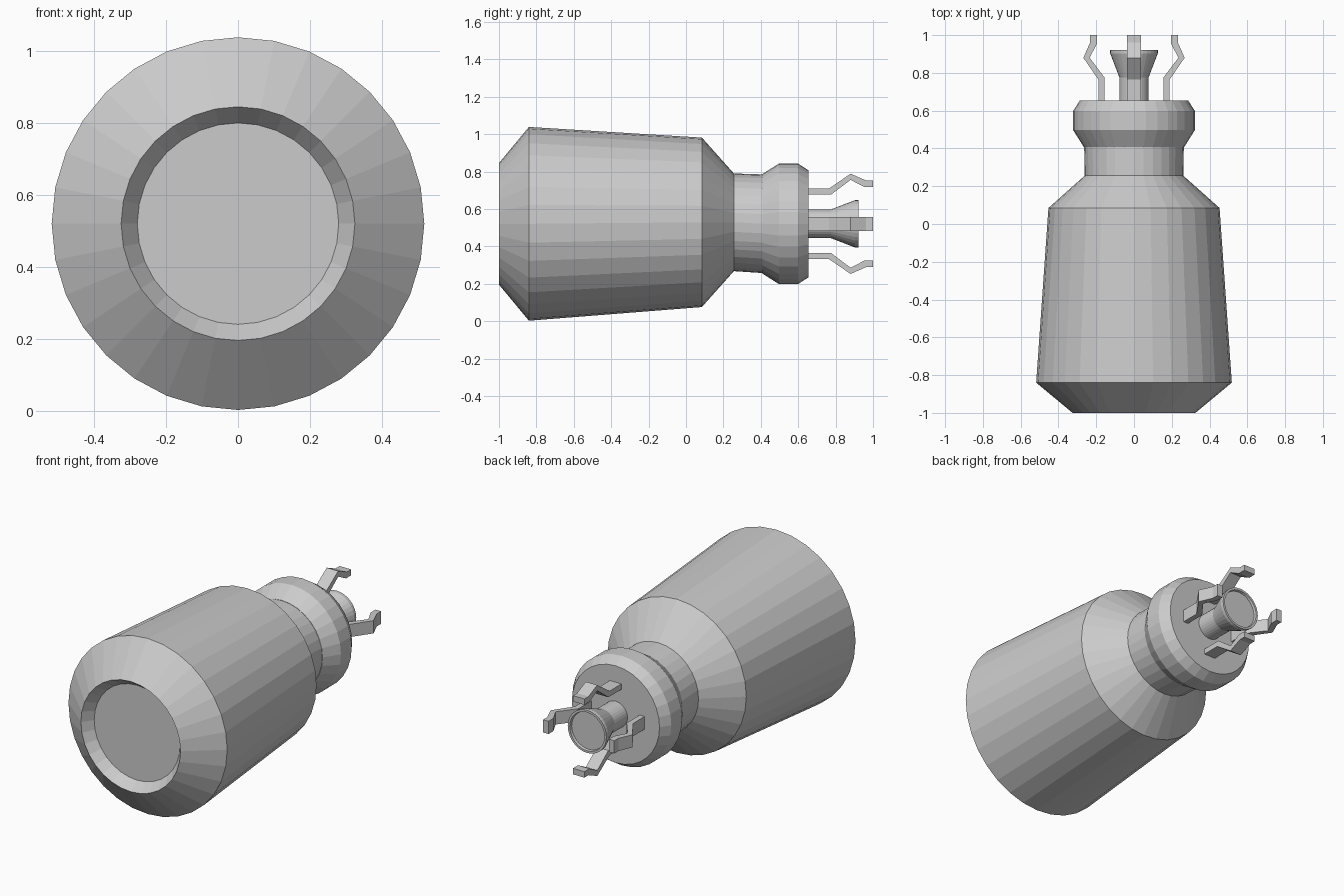
import bpy, bmesh, math
from mathutils import Matrix, Vector

if "Cube" in bpy.data.objects:
    bpy.data.objects.remove(bpy.data.objects["Cube"])

CZ = 0.521  # height of the long axis


def finish(name, bm):
    bmesh.ops.recalc_face_normals(bm, faces=bm.faces)
    me = bpy.data.meshes.new(name)
    bm.to_mesh(me)
    bm.free()
    ob = bpy.data.objects.new(name, me)
    bpy.context.collection.objects.link(ob)
    return ob


def lathe(name, profile, sides=32):
    """Closed solid around the y axis from (y, radius, centre height) rings."""
    bm = bmesh.new()
    rings = []
    for y, r, cz in profile:
        rings.append([bm.verts.new((r * math.sin(2 * math.pi * i / sides), y,
                                    cz + r * math.cos(2 * math.pi * i / sides)))
                      for i in range(sides)])
    for a, b in zip(rings, rings[1:]):
        for i in range(sides):
            j = (i + 1) % sides
            bm.faces.new((a[i], a[j], b[j], b[i]))
    bm.faces.new(rings[0])
    bm.faces.new(rings[-1])
    return finish(name, bm)


def prong(name, angle, width=0.075):
    """Bent flat strip, extruded across its width and turned about the axis."""
    outer = [(0.64, 0.189), (0.765, 0.189), (0.88, 0.268), (0.962, 0.232), (1.0, 0.232)]
    inner = [(0.64, 0.157), (0.777, 0.157), (0.88, 0.235), (0.953, 0.197), (1.0, 0.197)]
    turn = Matrix.Translation((0, 0, CZ)) @ Matrix.Rotation(angle, 4, 'Y')
    bm = bmesh.new()
    rows = [[bm.verts.new(turn @ Vector((s * width / 2, y, r))) for s, (y, r) in
             ((-1, o), (1, o), (1, n), (-1, n))] for o, n in zip(outer, inner)]
    for a, b in zip(rows, rows[1:]):
        for i in range(4):
            j = (i + 1) % 4
            bm.faces.new((a[i], a[j], b[j], b[i]))
    bm.faces.new(rows[0])
    bm.faces.new(rows[-1])
    return finish(name, bm)


# Main body with recessed front disc, shoulder and neck
lathe("body", [(-0.94, 0.28, CZ), (-1.0, 0.325, CZ), (-0.84, 0.518, CZ),
               (0.085, 0.453, 0.529), (0.256, 0.261, 0.529), (0.42, 0.264, CZ)])

# Flared collar at the back of the neck
lathe("collar", [(0.408, 0.266, CZ), (0.498, 0.323, CZ),
                 (0.598, 0.323, CZ), (0.655, 0.286, CZ)])

# Central flared pin with a shallow dished end
lathe("pin", [(0.64, 0.077, CZ), (0.775, 0.077, CZ), (0.903, 0.126, CZ),
              (0.922, 0.126, CZ), (0.922, 0.113, CZ), (0.908, 0.110, CZ)])

# Four bent prongs around the pin
for k, side in enumerate(("top", "right", "bottom", "left")):
    prong("prong_" + side, k * math.pi / 2)
